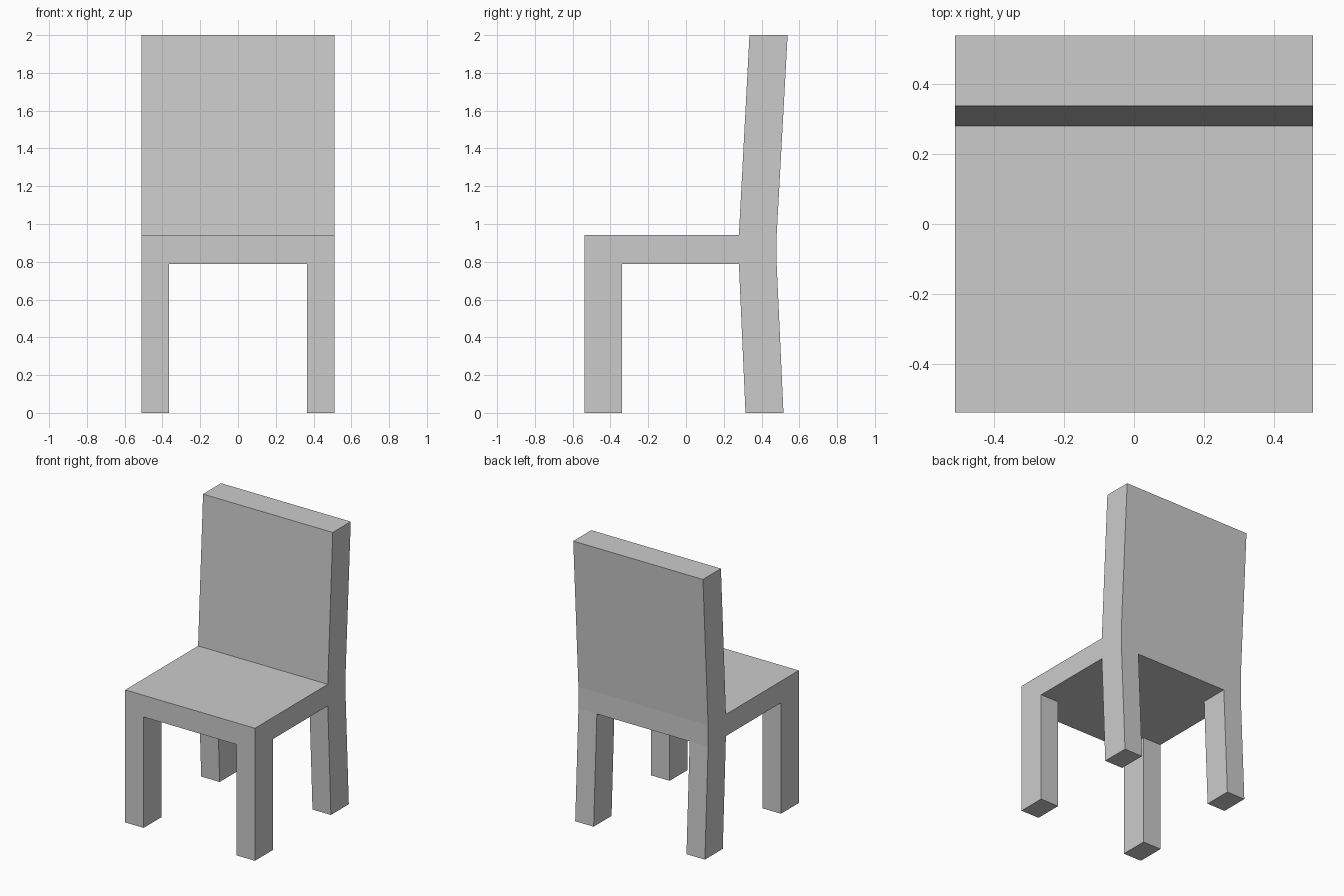
import bpy
import bmesh

if "Cube" in bpy.data.objects:
    bpy.data.objects.remove(bpy.data.objects["Cube"])

HALF_W = 0.51               # half width of the chair
LEG_IN = 0.365              # inner side of the legs
SEAT_LO, SEAT_HI = 0.788, 0.942
FRONT, BACK_IN, BACK_OUT = -0.538, 0.28, 0.48


def prism(name, outline, x0, x1):
    """Extrude a (y, z) side outline from x0 to x1."""
    bm = bmesh.new()
    face = bm.faces.new([bm.verts.new((x0, y, z)) for y, z in outline])
    ext = bmesh.ops.extrude_face_region(bm, geom=[face])
    verts = [v for v in ext["geom"] if isinstance(v, bmesh.types.BMVert)]
    bmesh.ops.translate(bm, verts=verts, vec=(x1 - x0, 0, 0))
    bmesh.ops.recalc_face_normals(bm, faces=bm.faces)
    mesh = bpy.data.meshes.new(name)
    bm.to_mesh(mesh)
    bm.free()
    obj = bpy.data.objects.new(name, mesh)
    bpy.context.collection.objects.link(obj)
    return obj


# Seat slab, running through to the vertical band at the back
prism("seat", [(FRONT, SEAT_LO), (BACK_OUT, SEAT_LO),
               (BACK_OUT, SEAT_HI), (FRONT, SEAT_HI)], -HALF_W, HALF_W)

# Backrest leaning backwards
prism("backrest", [(BACK_IN, SEAT_HI), (BACK_OUT, SEAT_HI),
                   (0.538, 2.0), (0.336, 2.0)], -HALF_W, HALF_W)

# Straight front legs and splayed back legs, on both sides
front_leg = [(FRONT, 0), (-0.338, 0), (-0.338, SEAT_LO), (FRONT, SEAT_LO)]
back_leg = [(0.315, 0), (0.516, 0), (BACK_OUT, SEAT_LO), (BACK_IN, SEAT_LO)]
for side, s in (("left", -1), ("right", 1)):
    prism(f"front_leg_{side}", front_leg, s * LEG_IN, s * HALF_W)
    prism(f"back_leg_{side}", back_leg, s * LEG_IN, s * HALF_W)
